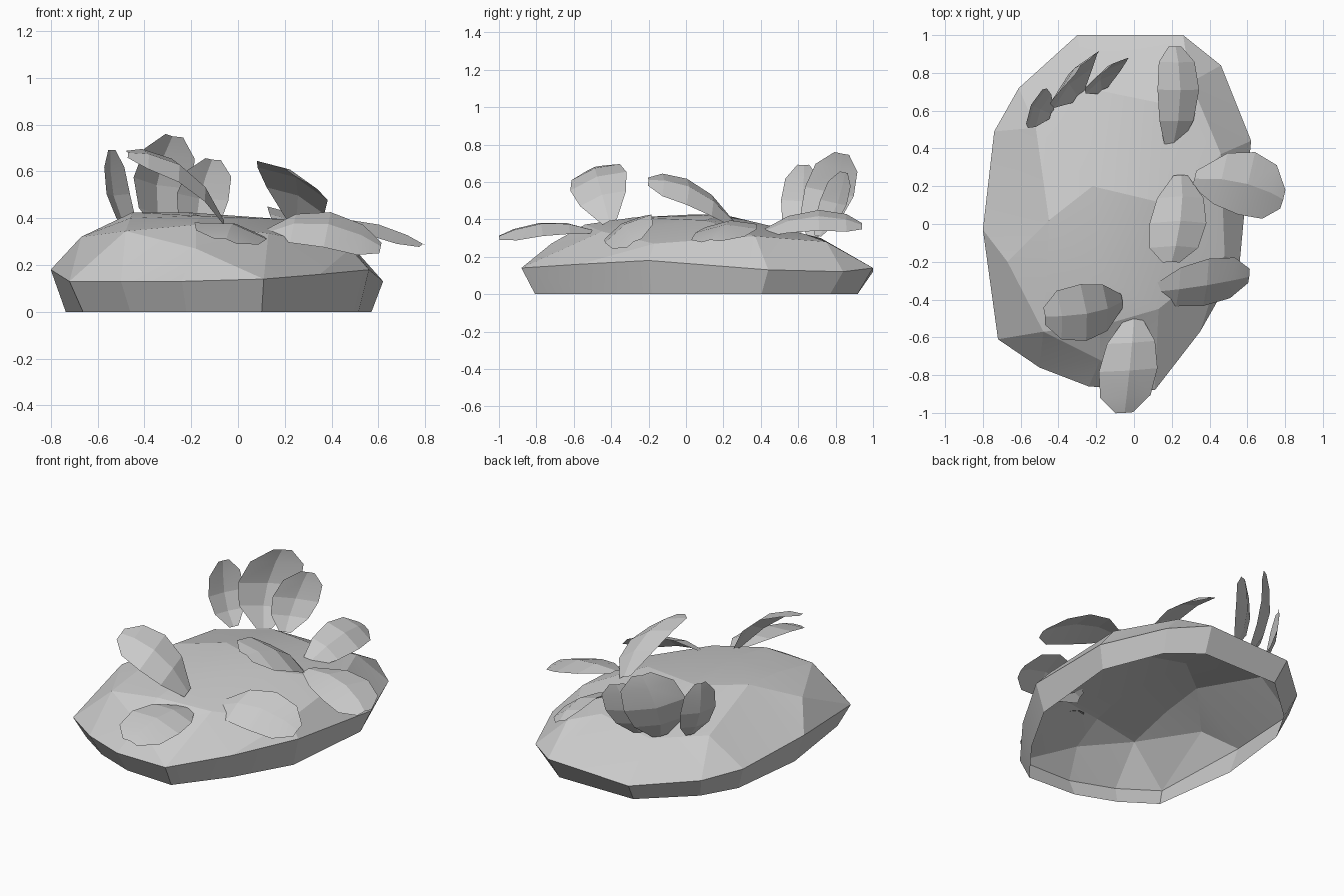
import bpy
import bmesh
from mathutils import Vector
from mathutils.geometry import delaunay_2d_cdt

cube = bpy.data.objects.get("Cube")
if cube:
    bpy.data.objects.remove(cube, do_unlink=True)

# One plain stone grey for everything
grey = bpy.data.materials.new("light_grey")
grey.use_nodes = True
colour = (0.6, 0.6, 0.6, 1)
grey.diffuse_color = colour
grey.node_tree.nodes["Principled BSDF"].inputs["Base Color"].default_value = colour


def add_object(name, bm, angle):
    mesh = bpy.data.meshes.new(name)
    bm.to_mesh(mesh)
    bm.free()
    mesh.materials.append(grey)
    obj = bpy.data.objects.new(name, mesh)
    bpy.context.collection.objects.link(obj)
    bpy.ops.object.select_all(action="DESELECT")
    obj.select_set(True)
    bpy.context.view_layer.objects.active = obj
    bpy.ops.object.shade_smooth_by_angle(angle=angle)


# Mound: open shell with an undercut skirt and a faceted crown
rim = [(-.8, -.03, .18), (-.72, -.61, .13), (-.5, -.76, .13), (-.24, -.86, .13),
       (.11, -.88, .14), (.35, -.57, .16), (.56, -.2, .18), (.62, .44, .13),
       (.46, .84, .12), (.26, 1, .14), (-.3, 1, .12), (-.61, .72, .13), (-.74, .49, .15)]
crown = [(-.67, -.2, .32), (-.46, -.26, .4), (-.16, -.28, .41), (-.18, -.72, .27),
         (-.48, -.57, .345), (-.18, -.54, .372), (-.45, .02, .425), (-.22, .2, .425),
         (.13, -.45, .335), (.48, -.17, .27), (.2, .1, .395), (.46, .37, .31),
         (.14, .64, .32), (-.52, .51, .31), (-.25, .72, .3), (.3, .75, .28)]


def build_mound():
    bm = bmesh.new()
    points = [Vector(p) for p in rim + crown]
    verts = [bm.verts.new(p) for p in points]
    n = len(rim)
    edges = [(i, (i + 1) % n) for i in range(n)]
    result = delaunay_2d_cdt([p.to_2d() for p in points], edges, [], 1, 1e-5)
    for face in result[2]:
        bm.faces.new([verts[result[3][i][0]] for i in face])
    foot = [bm.verts.new((p.x * .92, p.y * .917, 0)) for p in points[:n]]
    for i, j in edges:
        bm.faces.new((verts[i], foot[i], foot[j], verts[j]))
    bmesh.ops.recalc_face_normals(bm, faces=bm.faces)
    # An open shell can come out inward, so make the crown face up
    if sum(f.normal.z * f.calc_area() for f in bm.faces) < 0:
        bmesh.ops.reverse_faces(bm, faces=bm.faces)
    add_object("mound", bm, .16)


# Leaf: arched blade through base, middle and tip; side spans its full width
profile = [(0, .25), (.28, .82), (.57, 1), (.84, .86), (1, .3)]


def build_leaf(name, base, middle, tip, side, cup=.1):
    base, middle, tip, side = map(Vector, (base, middle, tip, side))
    control = middle * 2 - (base + tip) / 2
    under = (tip - base).cross(side).normalized()
    if under.dot(middle - (base + tip) / 2) > 0:
        under.negate()
    bm = bmesh.new()
    rows = []
    for t, width in profile:
        centre = base * (1 - t) ** 2 + control * 2 * t * (1 - t) + tip * t * t
        row = []
        for s in (-.5, 0, .5):
            droop = under * (side.length * width * cup * abs(s) * 2)
            row.append(bm.verts.new(centre + side * s * width + droop))
        rows.append(row)
    for low, high in zip(rows, rows[1:]):
        for i in range(2):
            bm.faces.new((low[i], low[i + 1], high[i + 1], high[i]))
    bmesh.ops.recalc_face_normals(bm, faces=bm.faces)
    if sum(f.normal.dot(under) for f in bm.faces) > 0:
        bmesh.ops.reverse_faces(bm, faces=bm.faces)
    add_object(name, bm, .2)


build_mound()

# Spreading leaves around the front and left
build_leaf("arching_leaf", (-.06, -.41, .39), (-.22, -.47, .61), (-.47, -.49, .68), (-.03, .3, .1))
build_leaf("front_leaf", (0, -.49, .34), (-.02, -.74, .38), (-.05, -1, .31), (.31, .02, -.07))
build_leaf("front_left_leaf", (.1, -.36, .33), (.35, -.33, .38), (.61, -.28, .28), (.03, .25, .15))
build_leaf("left_leaf", (.32, .24, .39), (.57, .22, .38), (.79, .13, .29), (.09, .33, .02))
build_leaf("raised_leaf", (.25, .26, .38), (.25, .05, .56), (.2, -.2, .61), (.3, 0, -.14))
build_leaf("back_left_leaf", (.2, .38, .32), (.245, .67, .415), (.22, .94, .37), (.22, 0, -.11))

# Upright fan of leaves at the back, curving outward then up
build_leaf("fan_leaf_right", (-.44, .585, .32), (-.525, .62, .47), (-.545, .63, .69), (.1, .21, 0))
build_leaf("fan_leaf_middle", (-.3, .68, .31), (-.35, .78, .51), (-.28, .84, .75), (.25, .26, -.05))
build_leaf("fan_leaf_left", (-.17, .71, .31), (-.17, .8, .46), (-.11, .85, .65), (.22, .14, -.03))
